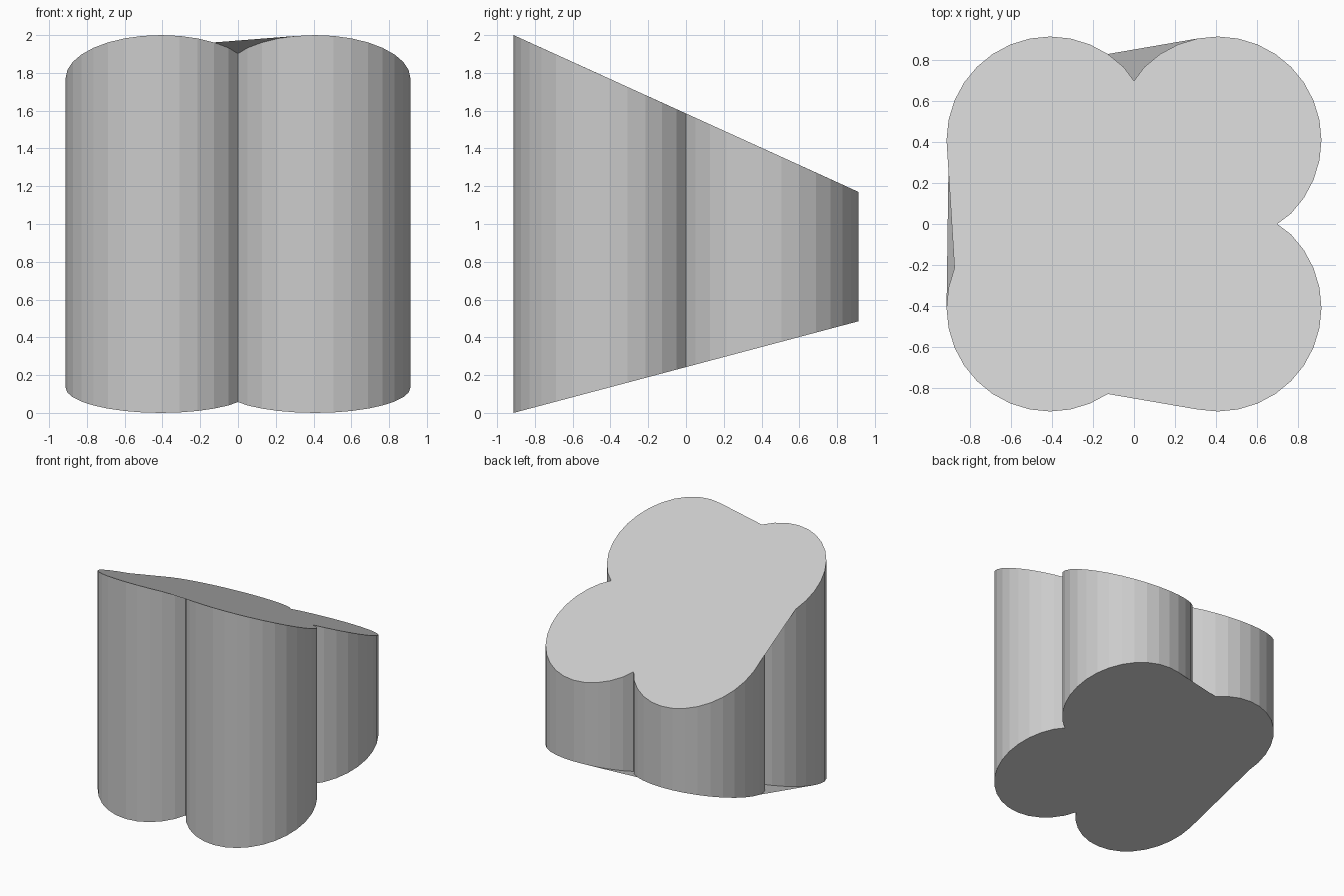
import bpy
import bmesh
from math import cos, sin, radians
from mathutils import Vector, Matrix

if "Cube" in bpy.data.objects:
    bpy.data.objects.remove(bpy.data.objects["Cube"], do_unlink=True)

CENTRE, RADIUS, NOTCH = 0.408, 0.505, 0.697
STEP = 11.25
EDGE = CENTRE + RADIUS


def lobe_outline(quarter):
    """One notch point followed by the arc of one lobe, counter-clockwise."""
    points = [Vector((NOTCH, 0))]
    for i in range(-4, 13):
        a = radians(STEP * i)
        points.append(Vector((CENTRE + RADIUS * cos(a), CENTRE + RADIUS * sin(a))))
    turn = Matrix.Rotation(radians(90 * quarter), 2)
    return [turn @ p for p in points]


def slope(y, front, back):
    return front + (back - front) * (y + EDGE) / (2 * EDGE)


def cap(ring, webs):
    """Cap points; each web (notch, before, after) spans a notch with a straight edge."""
    skipped = set()
    for notch, before, after in webs:
        n = notch * len(ring) // 4
        skipped.update(range(n - before, n + after + 1))
    return [v for i, v in enumerate(ring) if i not in skipped]


bm = bmesh.new()
outline = [p for q in range(4) for p in lobe_outline(q)]
bottom = [bm.verts.new((p.x, p.y, slope(p.y, 0, 0.485))) for p in outline]
top = [bm.verts.new((p.x, p.y, slope(p.y, 2, 1.17))) for p in outline]

# Faceted side walls
for i in range(len(outline)):
    j = (i + 1) % len(outline)
    bm.faces.new((bottom[i], bottom[j], top[j], top[i]))

# Sloping caps (notches: 1 back, 2 left side of the plan, 3 front)
bm.faces.new(cap(top, [(3, 1, 3), (2, 4, 2)]))
bm.faces.new(reversed(cap(bottom, [(1, 3, 1), (2, 3, 4)])))

mesh = bpy.data.meshes.new("four_lobed_block")
bm.to_mesh(mesh)
bm.free()

# Plain grey surface
grey = bpy.data.materials.new("light_grey")
grey.use_nodes = True
colour = (0.6, 0.6, 0.6, 1)
grey.diffuse_color = colour
grey.node_tree.nodes["Principled BSDF"].inputs["Base Color"].default_value = colour
mesh.materials.append(grey)

block = bpy.data.objects.new("four_lobed_block", mesh)
bpy.context.collection.objects.link(block)
